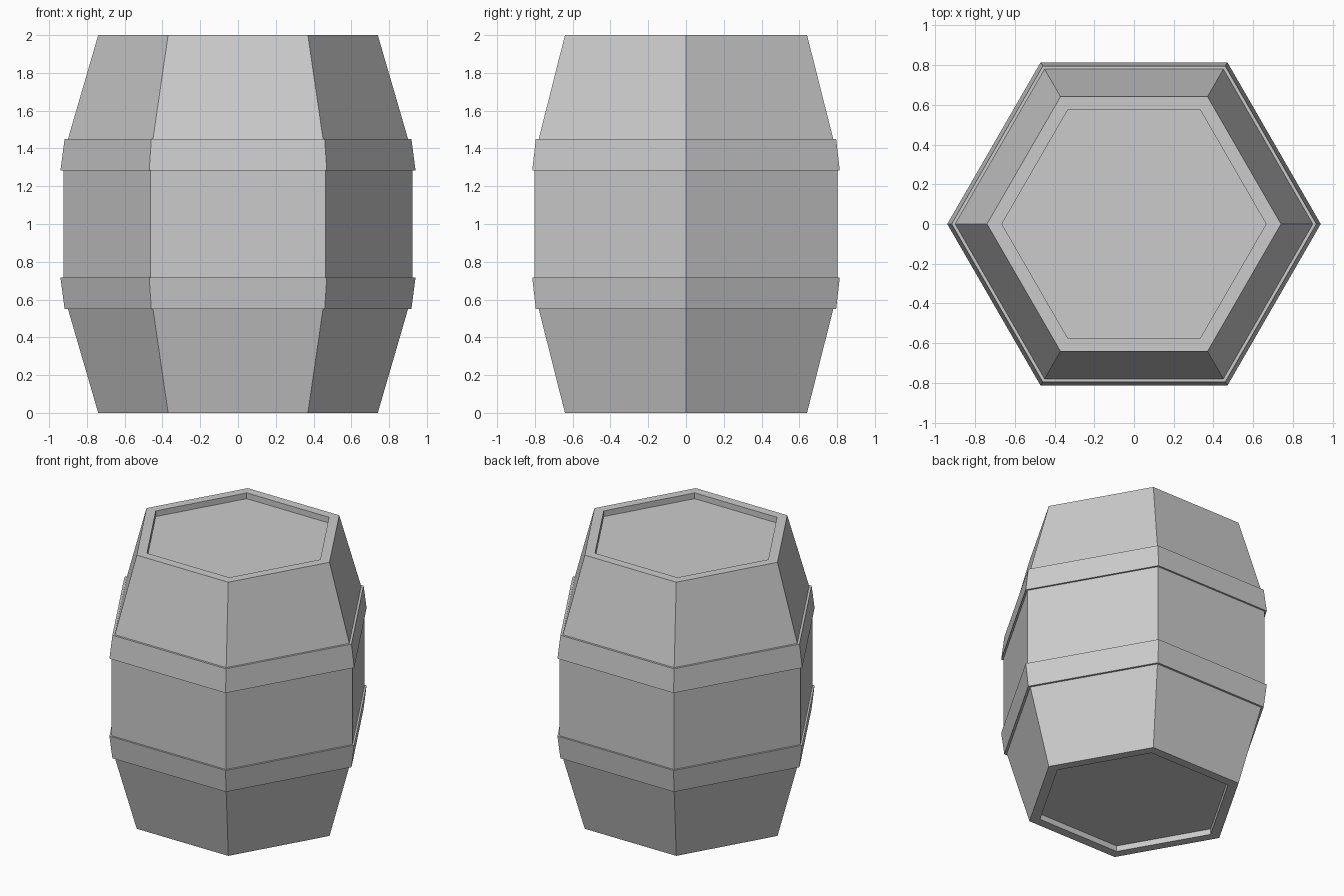
import bpy, bmesh, math

if "Cube" in bpy.data.objects:
    bpy.data.objects.remove(bpy.data.objects["Cube"])

SIDES = 6


def lathe(name, profile, capped=False):
    """Sweep a (radius, z) profile round the z axis as a flat-sided hexagon."""
    bm = bmesh.new()
    rings = []
    for r, z in profile:
        rings.append([bm.verts.new((r * math.cos(math.tau * i / SIDES),
                                    r * math.sin(math.tau * i / SIDES), z))
                      for i in range(SIDES)])
    for low, high in zip(rings, rings[1:]):
        for i in range(SIDES):
            j = (i + 1) % SIDES
            bm.faces.new((low[i], low[j], high[j], high[i]))
    if capped:
        bm.faces.new(rings[0][::-1])
        bm.faces.new(rings[-1])
    mesh = bpy.data.meshes.new(name)
    bm.to_mesh(mesh)
    bm.free()
    obj = bpy.data.objects.new(name, mesh)
    bpy.context.collection.objects.link(obj)
    return obj


def flip(profile):
    """Mirror a profile about mid height, keeping it bottom to top."""
    return [(r, 2 - z) for r, z in reversed(profile)]


# Barrel body with a recessed lid at each end
half = [(0.665, 0.042), (0.665, 0), (0.74, 0), (0.925, 0.635)]
lathe("barrel_body", half + flip(half), capped=True)

# Hoops wrapped round the body
hoop = [(0.90, 0.55), (0.918, 0.55), (0.94, 0.717), (0.925, 0.717)]
lathe("lower_hoop", hoop)
lathe("upper_hoop", flip(hoop))
